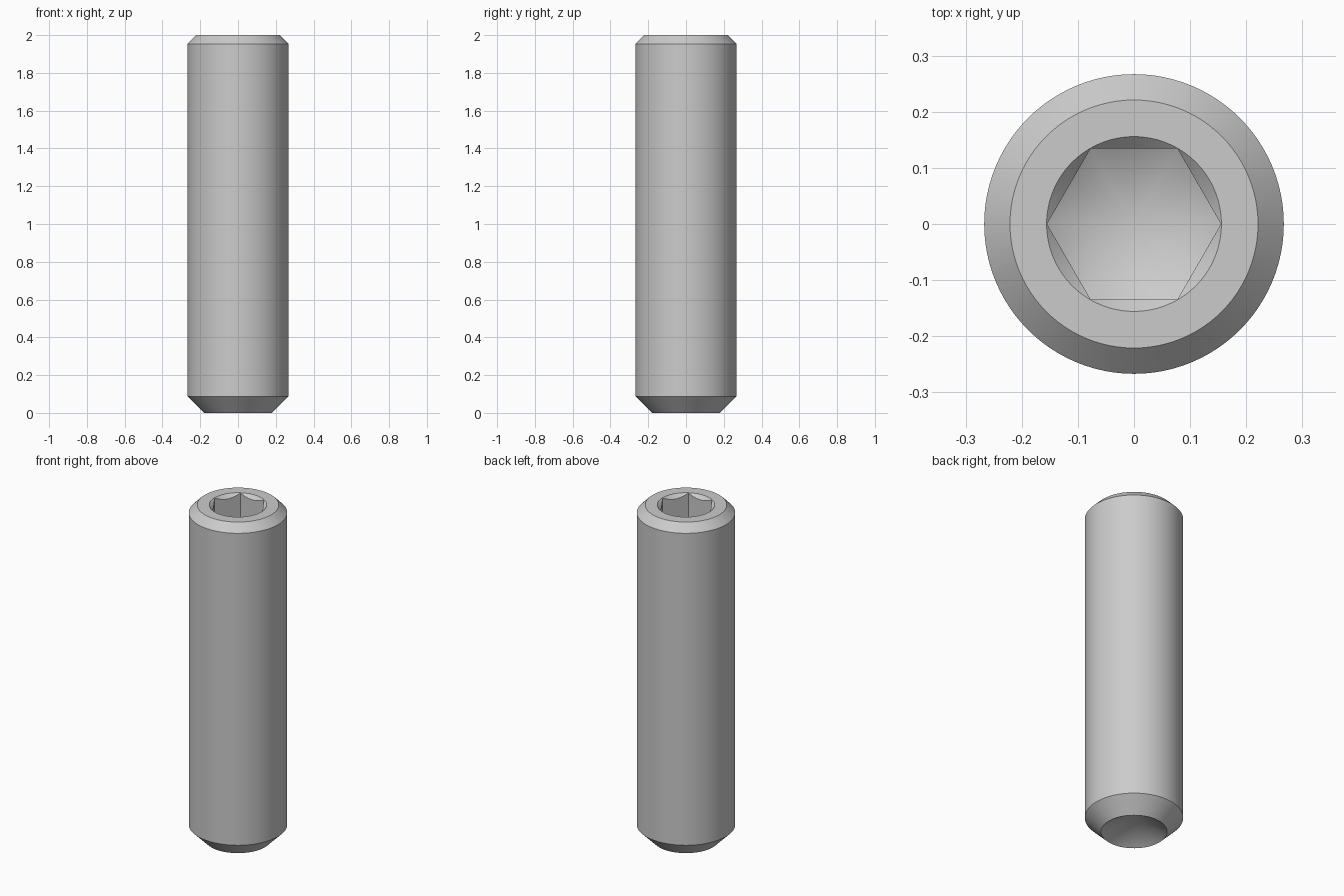
import bpy, bmesh, math

cube = bpy.data.objects.get("Cube")
if cube:
    bpy.data.objects.remove(cube)

SEGMENTS = 96
RADIUS, LENGTH = 0.267, 2.0
HEX_RADIUS = 0.155
SLOPE = math.tan(math.radians(30))  # drill point angle

steel = bpy.data.materials.new("light grey steel")
steel.use_nodes = True
GREY = (0.6, 0.6, 0.6, 1)
steel.diffuse_color = GREY
steel.node_tree.nodes["Principled BSDF"].inputs["Base Color"].default_value = GREY


def revolve(name, profile, sides=SEGMENTS):
    """Spin a closed (radius, height) profile around z into a solid."""
    bm = bmesh.new()
    verts = [bm.verts.new((r, 0, z)) for r, z in profile]
    edges = [bm.edges.new(pair) for pair in zip(verts, verts[1:])]
    bmesh.ops.spin(bm, geom=verts + edges, axis=(0, 0, 1), cent=(0, 0, 0),
                   angle=math.tau, steps=sides, use_duplicate=False)
    bmesh.ops.remove_doubles(bm, verts=bm.verts, dist=0.0001)
    bmesh.ops.dissolve_degenerate(bm, edges=bm.edges, dist=0.0001)
    bmesh.ops.recalc_face_normals(bm, faces=bm.faces)
    mesh = bpy.data.meshes.new(name)
    bm.to_mesh(mesh)
    bm.free()
    mesh.materials.append(steel)
    obj = bpy.data.objects.new(name, mesh)
    bpy.context.collection.objects.link(obj)
    return obj


def combine(target, tool, operation):
    """Apply a boolean and discard the tool."""
    mod = target.modifiers.new("cut", 'BOOLEAN')
    mod.object, mod.operation, mod.solver = tool, operation, 'EXACT'
    bpy.context.view_layer.objects.active = target
    bpy.ops.object.modifier_apply(modifier=mod.name)
    bpy.data.objects.remove(tool)


# Body: chamfered rod with a conical cup in the lower end
CUP = 0.179
screw = revolve("set_screw", [
    (0, CUP * SLOPE), (CUP, 0), (RADIUS, RADIUS - CUP),
    (RADIUS, LENGTH - 0.046), (RADIUS - 0.046, LENGTH), (0, LENGTH)])

# Hexagonal socket with a drilled conical floor
FLOOR = LENGTH - 0.356
socket = revolve("socket_cutter", [
    (0, FLOOR - 0.5), (HEX_RADIUS, FLOOR - 0.5),
    (HEX_RADIUS, LENGTH + 0.1), (0, LENGTH + 0.1)], 6)
drill = revolve("drill_cutter", [
    (0, FLOOR - 0.134 * SLOPE), (0.25, FLOOR + (0.25 - 0.134) * SLOPE),
    (0.25, LENGTH + 0.2), (0, LENGTH + 0.2)])
combine(socket, drill, 'INTERSECT')
combine(screw, socket, 'DIFFERENCE')

# Countersink around the socket mouth
MOUTH = HEX_RADIUS + 0.0008
countersink = revolve("countersink_cutter", [
    (0, LENGTH - MOUTH), (MOUTH + 0.05, LENGTH + 0.05), (0, LENGTH + 0.05)])
combine(screw, countersink, 'DIFFERENCE')

# Smooth shading with crisp edges
bpy.ops.object.select_all(action='DESELECT')
screw.select_set(True)
bpy.context.view_layer.objects.active = screw
bpy.ops.object.shade_smooth_by_angle(angle=math.radians(25))
